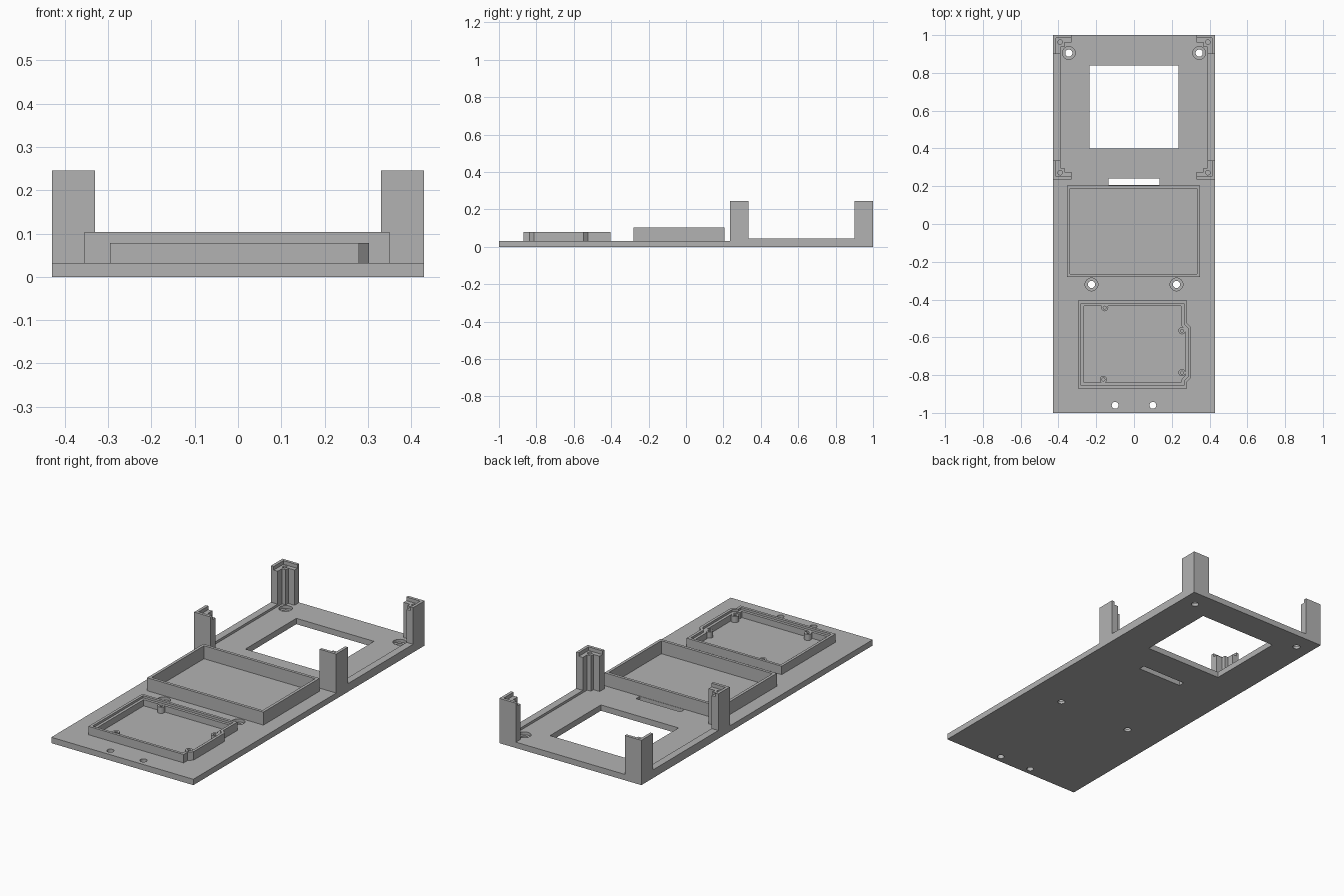
import bpy, bmesh, math

cube = bpy.data.objects.get("Cube")
if cube:
    bpy.data.objects.remove(cube, do_unlink=True)

grey = bpy.data.materials.new("plain grey")
grey.use_nodes = True
grey.diffuse_color = (0.45, 0.45, 0.45, 1)
grey.node_tree.nodes["Principled BSDF"].inputs["Base Color"].default_value = grey.diffuse_color


def rect(x0, x1, y0, y1):
    return [(x0, y0), (x1, y0), (x1, y1), (x0, y1)]


def circle(x, y, r, n=24):
    return [(x + r * math.cos(2 * math.pi * i / n), y + r * math.sin(2 * math.pi * i / n))
            for i in range(n)]


def prism(name, loops, z0, z1):
    """Extrude an outline; further loops inside it become holes."""
    curve = bpy.data.curves.new(name, 'CURVE')
    curve.dimensions = '2D'
    curve.fill_mode = 'BOTH'
    curve.extrude = (z1 - z0) / 2
    for loop in loops:
        spline = curve.splines.new('POLY')
        spline.points.add(len(loop) - 1)
        for point, (x, y) in zip(spline.points, loop):
            point.co = (x, y, 0, 1)
        spline.use_cyclic_u = True
    temp = bpy.data.objects.new(name + " outline", curve)
    bpy.context.collection.objects.link(temp)
    graph = bpy.context.evaluated_depsgraph_get()
    mesh = bpy.data.meshes.new_from_object(temp.evaluated_get(graph))
    bpy.data.objects.remove(temp, do_unlink=True)
    bpy.data.curves.remove(curve)

    bm = bmesh.new()
    bm.from_mesh(mesh)
    bmesh.ops.translate(bm, vec=(0, 0, (z0 + z1) / 2), verts=bm.verts)
    bmesh.ops.remove_doubles(bm, verts=bm.verts, dist=0.0001)
    bmesh.ops.recalc_face_normals(bm, faces=bm.faces)
    for face in bm.faces:
        face.smooth = False
    bm.to_mesh(mesh)
    bm.free()
    mesh.name = name
    mesh.materials.clear()
    mesh.materials.append(grey)
    obj = bpy.data.objects.new(name, mesh)
    bpy.context.collection.objects.link(obj)
    return obj


HALF, TOP = 0.43, 0.032
sides = {"left": 1, "right": -1}

# Base plate with window, cable slot and screw holes
bores = [(s * x, y) for s in (1, -1) for x, y in ((0.345, 0.905), (0.225, -0.32))]
plate = [rect(-HALF, HALF, -1, 1), rect(-0.235, 0.235, 0.4, 0.84),
         rect(-0.135, 0.135, 0.207, 0.24)]
plate += [circle(s * 0.1, -0.96, 0.018) for s in (1, -1)]
plate += [circle(x, y, 0.034) for x, y in bores]
prism("base_plate", plate, 0, TOP)

# Counterbore floors
for i, (x, y) in enumerate(bores):
    prism(f"counterbore_{i + 1}", [circle(x, y, 0.034), circle(x, y, 0.019)], 0, 0.016)

# Side rails and corner posts
for side, s in sides.items():
    prism(f"{side}_rail", [rect(s * 0.39, s * HALF, 0.335, 0.9)], TOP, 0.045)
    for end, corner_y, d in (("back", 1, -1), ("front", 0.235, 1)):
        def place(points):
            return [(s * (HALF - u), corner_y + d * v) for u, v in points]

        a, lip, arm, col = 0.1, 0.016, 0.04, 0.062
        outer = [(0, 0), (a, 0), (a, lip), (lip, lip), (lip, a), (0, a)]
        inner = [(lip, lip), (a, lip), (a, arm), (col, arm), (col, col),
                 (arm, col), (arm, a), (lip, a)]
        prism(f"{end}_{side}_post_wall", [place(outer)], TOP, 0.245)
        prism(f"{end}_{side}_post_core",
              [place(inner), place(circle(0.039, 0.037, 0.012, 16))], TOP, 0.225)

# Large open tray
prism("large_tray", [rect(-0.354, 0.35, -0.28, 0.205),
                     rect(-0.338, 0.334, -0.264, 0.189)], TOP, 0.103)


# Small stepped frame with a bulge on its left side
def frame(t):
    x0, x1, bulge, y0, y1 = -0.296 + t, 0.28 - t, 0.302 - t, -0.87 + t, -0.405 - t
    k = 0.4 * t
    return [(x0, y0), (x1, y0), (x1, -0.837 + k), (bulge, -0.814 + k),
            (bulge, -0.548 - k), (x1, -0.525 - k), (x1, y1), (x0, y1)]


prism("small_frame_wall", [frame(0), frame(0.015)], TOP, 0.078)
prism("small_frame_ledge", [frame(0.015), frame(0.03)], TOP, 0.066)

# Screw standoffs inside the small frame
for i, (x, y) in enumerate([(-0.155, -0.443), (0.254, -0.565), (0.254, -0.787), (-0.162, -0.823)]):
    prism(f"standoff_{i + 1}", [circle(x, y, 0.019, 20), circle(x, y, 0.008, 12)], TOP, 0.0655)
